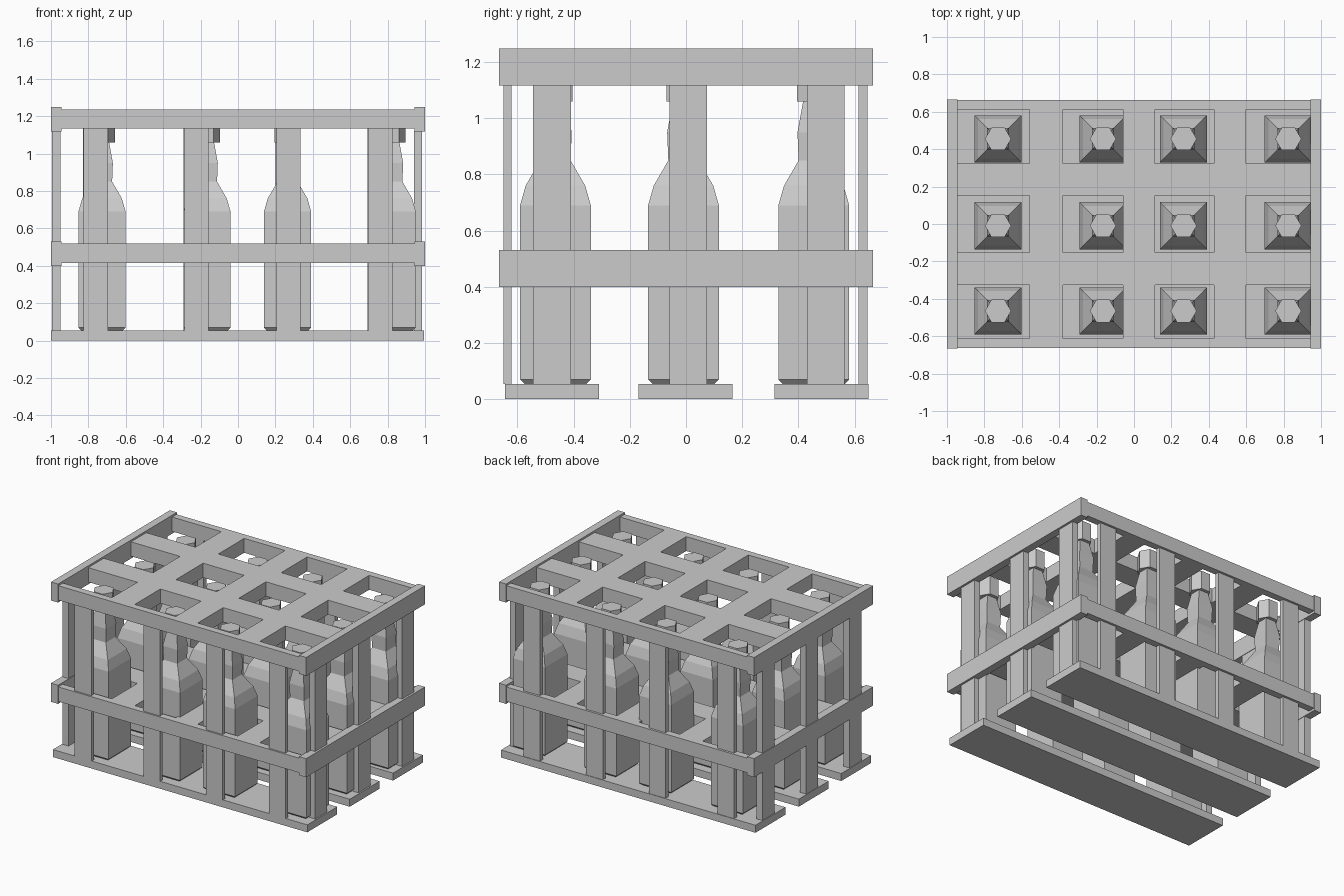
import bpy, math

if "Cube" in bpy.data.objects:
    bpy.data.objects.remove(bpy.data.objects["Cube"])

def mesh_object(name, verts, faces):
    me = bpy.data.meshes.new(name)
    me.from_pydata(verts, [], faces)
    me.update()
    ob = bpy.data.objects.new(name, me)
    bpy.context.collection.objects.link(ob)
    return ob

def loft(name, profile, sides, start=0.0):
    """Stack of regular rings given as (radius, z), capped at both ends."""
    verts = [(r * math.cos(start + 2 * math.pi * i / sides),
              r * math.sin(start + 2 * math.pi * i / sides), z)
             for r, z in profile for i in range(sides)]
    faces = [tuple(reversed(range(sides))),
             tuple(range(len(verts) - sides, len(verts)))]
    for k in range(len(profile) - 1):
        a, b = k * sides, (k + 1) * sides
        for i in range(sides):
            j = (i + 1) % sides
            faces.append((a + i, a + j, b + j, b + i))
    return mesh_object(name, verts, faces)

def box(name, x0, x1, y0, y1, z0, z1):
    verts = [(x, y, z) for x in (x0, x1) for y in (y0, y1) for z in (z0, z1)]
    faces = [(0, 1, 3, 2), (4, 6, 7, 5), (0, 4, 5, 1),
             (2, 3, 7, 6), (0, 2, 6, 4), (1, 5, 7, 3)]
    return mesh_object(name, verts, faces)

# Floor slats
for y0, y1 in ((-0.645, -0.31), (-0.17, 0.165), (0.315, 0.65)):
    box("floor_slat", -1, 0.995, y0, y1, 0, 0.053)

# Two levels of rails, each with a divider grid inside
for level, z0, z1 in (("middle", 0.415, 0.518), ("top", 1.133, 1.235)):
    for s in (-1, 1):
        ya, yb = sorted((s * 0.612, s * 0.662))
        box(level + "_long_rail", -0.95, 0.95, ya, yb, z0, z1)
        xa, xb = sorted((s * 0.945, s * 1.0))
        box(level + "_end_rail", xa, xb, -0.665, 0.665, z0 - 0.016, z1 + 0.013)
    for y0, y1 in ((-0.327, -0.152), (0.152, 0.323)):
        box(level + "_long_divider", -0.945, 0.945, y0, y1, z0, z1)
    for x0, x1 in ((-0.56, -0.38), (-0.06, 0.113), (0.427, 0.60)):
        box(level + "_cross_divider", x0, x1, -0.612, 0.612, z0, z1)

# Upright slats on the front and back
for x in (-0.76, -0.222, 0.27, 0.762):
    box("front_slat", x - 0.065, x + 0.065, -0.65, -0.622, 0.053, 1.14)
    box("back_slat", x - 0.07, x + 0.06, 0.615, 0.646, 0.053, 1.14)

# Upright slats on both ends
for y in (-0.477, 0.008, 0.498):
    box("left_slat", -0.995, -0.948, y - 0.067, y + 0.067, 0.053, 1.12)
    box("right_slat", 0.94, 0.985, y - 0.067, y + 0.067, 0.053, 1.12)

# Square bottle: (half width, height), and hexagonal cap
profile = [(0.11, 0.054), (0.126, 0.07), (0.126, 0.69), (0.106, 0.76),
           (0.054, 0.85), (0.058, 0.95), (0.038, 1.06), (0.038, 1.10)]
bottle = loft("bottle", [(h * math.sqrt(2), z) for h, z in profile], 4, math.pi / 4)
cap = loft("bottle_cap", [(0.07, 1.06), (0.07, 1.19)], 6)

# Bottles in three rows of four
first = True
for x in (-0.727, -0.166, 0.265, 0.825):
    for y in (-0.465, -0.009, 0.455):
        for src in (bottle, cap):
            ob = src
            if not first:
                ob = src.copy()
                bpy.context.collection.objects.link(ob)
            ob.location = (x, y, 0)
        first = False
